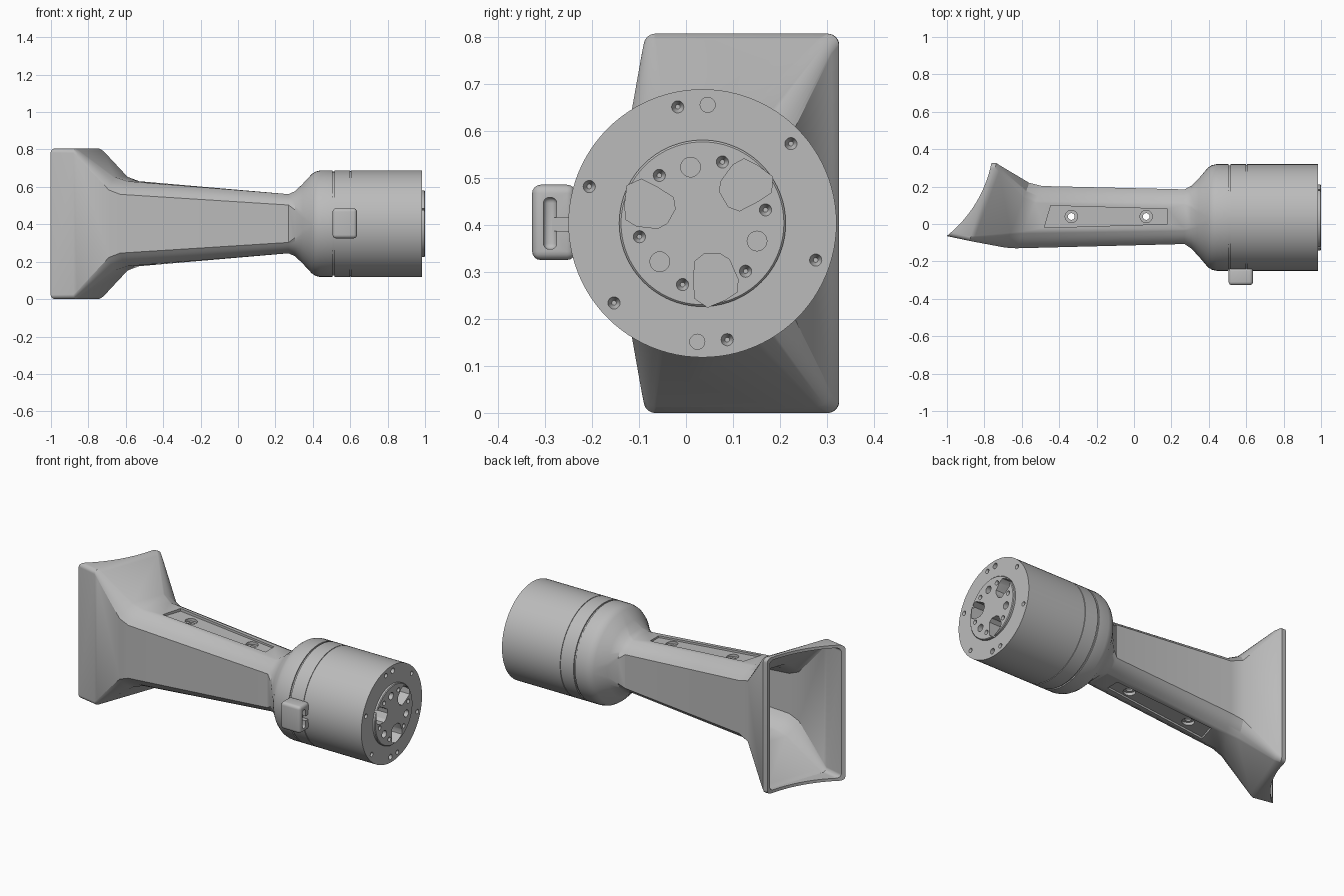
import bpy, bmesh
from math import cos, sin, pi, radians, atan2, hypot
from mathutils import Vector

cube = bpy.data.objects.get("Cube")
if cube:
    bpy.data.objects.remove(cube, do_unlink=True)

AXIS_Y, AXIS_Z = 0.035, 0.403

grey = bpy.data.materials.new("plain_grey")
grey.use_nodes = True
COLOUR = (0.5, 0.5, 0.5, 1)
grey.diffuse_color = COLOUR
grey.node_tree.nodes["Principled BSDF"].inputs["Base Color"].default_value = COLOUR


def loft(name, *stacks):
    """Closed solids, each skinned over a stack of rings."""
    bm = bmesh.new()
    for rings in stacks:
        rows = [[bm.verts.new(p) for p in ring] for ring in rings]
        n = len(rows[0])
        for a, b in zip(rows, rows[1:]):
            for i in range(n):
                j = (i + 1) % n
                bm.faces.new((a[i], a[j], b[j], b[i]))
        bm.faces.new(rows[0])
        bm.faces.new(rows[-1])
    bmesh.ops.remove_doubles(bm, verts=bm.verts, dist=1e-5)
    bmesh.ops.recalc_face_normals(bm, faces=bm.faces)
    mesh = bpy.data.meshes.new(name)
    bm.to_mesh(mesh)
    bm.free()
    mesh.materials.append(grey)
    obj = bpy.data.objects.new(name, mesh)
    bpy.context.collection.objects.link(obj)
    return obj


def apply_all(obj):
    bpy.ops.object.select_all(action='DESELECT')
    obj.select_set(True)
    bpy.context.view_layer.objects.active = obj
    for mod in list(obj.modifiers):
        bpy.ops.object.modifier_apply(modifier=mod.name)


def cut(obj, *cutters):
    for c in cutters:
        c.hide_render = True
        mod = obj.modifiers.new("cut", 'BOOLEAN')
        mod.operation, mod.solver, mod.object = 'DIFFERENCE', 'EXACT', c
    apply_all(obj)
    for c in cutters:
        bpy.data.objects.remove(c, do_unlink=True)


def smooth(obj, angle=28):
    apply_all(obj)
    bpy.ops.object.shade_smooth_by_angle(angle=radians(angle))


def disc_x(x, r, y=AXIS_Y, z=AXIS_Z, n=96):
    return [Vector((x, y + r * cos(2 * pi * i / n), z + r * sin(2 * pi * i / n))) for i in range(n)]


def disc_z(z, r, x, y, n=32):
    return [Vector((x + r * cos(2 * pi * i / n), y + r * sin(2 * pi * i / n), z)) for i in range(n)]


def section(front, back, hz, cy, cz, rnd, inset=0.0, k=13):
    """Oblique rectangle with corners running from chamfer (rnd 0) to arc (rnd 1)."""
    f, b = Vector(front), Vector(back)
    hy = (b.y - f.y) / 2
    h, v = hy - inset, hz - inset
    cy, cz = min(cy, h), min(cz, v)
    pts = []
    for sy, sz, q in ((1, 1, 0), (-1, 1, 1), (-1, -1, 2), (1, -1, 3)):
        for i in range(k):
            a = (q + i / (k - 1)) * pi / 2
            c, s = cos(a), sin(a)
            m = rnd + (1 - rnd) / (abs(c) + abs(s))
            p = f.lerp(b, ((sy * (h - cy) + cy * c * m) / hy + 1) / 2)
            pts.append(Vector((p.x, p.y, AXIS_Z + sz * (v - cz) + cz * s * m)))
    return pts


# Main shell: flared rest, chamfered grip, round shoulder
REST = ((-1.10, -0.044), (-0.95, 0.33), 0.403, 0.022, 0.022, 1)
RIM = ((-0.88, -0.09), (-0.735, 0.325), 0.403, 0.025, 0.025, 1)
RIM_LOW = ((-0.86, -0.094), (-0.71, 0.309), 0.39, 0.03, 0.03, 0.8)
GRIP_HIGH = ((-0.69, -0.126), (-0.56, 0.22), 0.25, 0.08, 0.07, 0.35)
GRIP_BIG = ((-0.63, -0.13), (-0.49, 0.203), 0.227, 0.09, 0.07, 0.3)
GRIP_SMALL = ((0.27, -0.107), (0.27, 0.185), 0.158, 0.08, 0.058, 0.3)


def round_section(x, r):
    return section((x, AXIS_Y - r), (x, AXIS_Y + r), r, r, r, 1)


shell = loft("grip_shell", [section(*s) for s in (REST, RIM, RIM_LOW, GRIP_HIGH, GRIP_BIG, GRIP_SMALL)] + [
    section((0.305, -0.13), (0.305, 0.203), 0.174, 0.115, 0.1, 0.6),
    section((0.345, -0.172), (0.345, 0.242), 0.212, 0.18, 0.18, 0.9),
    round_section(0.395, 0.266), round_section(0.415, 0.279),
    round_section(0.44, 0.285), round_section(0.505, 0.285)])

# Curved arm rest opening and hollow inside
rest_curve = loft("rest_cutter", [disc_z(z, 0.667, -1.416, 0.458, 160) for z in (-0.2, 1.0)])
GRIP_END = ((0.2, -0.109), (0.2, 0.186), 0.163, 0.08, 0.058, 0.5)
hollow = loft("hollow_cutter", [section(*s, inset=w) for s, w in (
    (REST, 0.014), (RIM, 0.018), (RIM_LOW, 0.02), (GRIP_HIGH, 0.035), (GRIP_BIG, 0.038), (GRIP_END, 0.038))])
cut(shell, rest_curve, hollow)

# Shallow panels with bolt holes on both narrow sides of the grip
PANEL = ((-0.48, -0.02), (-0.445, 0.098), (0.18, 0.08), (0.18, 0.0))
BOLTS = (-0.335, 0.065)


def side(x):
    return 0.227 - 0.0775 * (x + 0.62)


def panel_ring(sign, lift, grow=1.0):
    mid = Vector((-0.14, 0.04))
    out = []
    for p in PANEL:
        q = mid + (Vector(p) - mid) * grow
        out.append(Vector((q.x, q.y, AXIS_Z + sign * (side(q.x) + lift))))
    return out


panels = loft("panel_cutter", *[[panel_ring(s, d) for d in (-0.01, 0.05)] for s in (1, -1)])
bores = loft("bore_cutter", *[[disc_z(AXIS_Z + s * (side(x) + d), 0.033, x, 0.04) for d in (-0.025, 0.06)]
                              for s in (1, -1) for x in BOLTS])
through = loft("through_cutter", *[[disc_z(z, 0.018, x, 0.04) for z in (0, 0.8)] for x in BOLTS])
cut(shell, panels, bores, through)
smooth(shell)

# Round housing with grooves and a raised end plate
housing = loft("round_housing", [disc_x(x, r) for x, r in (
    (0.495, 0.27), (0.505, 0.278), (0.515, 0.278), (0.515, 0.285), (0.599, 0.285), (0.599, 0.281),
    (0.603, 0.281), (0.603, 0.285), (0.985, 0.285), (0.985, 0.177), (0.996, 0.177), (1.0, 0.173))])


def around(radius, start, count):
    for i in range(count):
        a = radians(start + 360 * i / count)
        yield AXIS_Y + radius * cos(a), AXIS_Z + radius * sin(a)


def drill(x, radius, start, count, r, tip, depth):
    return [[disc_x(x - depth, tip, y, z, 20), disc_x(x, r, y, z, 20), disc_x(x + 0.02, r, y, z, 20)]
            for y, z in around(radius, start, count)]


# Three irregular deep sockets, repeated by rotation
SOCKET = ((-0.16, 0.08), (-0.13, 0.094), (-0.098, 0.078), (-0.062, 0.055), (-0.058, 0.03),
          (-0.075, 0), (-0.095, -0.011), (-0.14, -0.006), (-0.163, 0.008), (-0.165, 0.04))


def socket_ring(x, turn):
    out = []
    for y, z in SOCKET:
        a, r = atan2(z, y) + turn, hypot(y, z)
        out.append(Vector((x, AXIS_Y + r * cos(a), AXIS_Z + r * sin(a))))
    return out


holes = drill(0.985, 0.253, 102, 6, 0.013, 0.005, 0.02)
holes += drill(0.985, 0.252, 87.5, 2, 0.016, 0.016, 0.03)
holes += drill(1.0, 0.137, 72, 6, 0.013, 0.005, 0.02)
holes += drill(1.0, 0.122, 102, 3, 0.021, 0.021, 0.04)
holes += [[socket_ring(x, i * 2 * pi / 3) for x in (0.9, 1.02)] for i in range(3)]
cut(housing, loft("hole_cutter", *holes))
smooth(housing)


# Latch on the front with a T-shaped slot
def box(name, lo, hi):
    rings = [[Vector((x, y, z)) for y, z in ((lo[1], lo[2]), (hi[1], lo[2]), (hi[1], hi[2]), (lo[1], hi[2]))]
             for x in (lo[0], hi[0])]
    return loft(name, rings)


def bevel(obj, width):
    mod = obj.modifiers.new("bevel", 'BEVEL')
    mod.width, mod.segments = width, 4
    apply_all(obj)


latch = box("latch", (0.506, -0.327, 0.325), (0.636, -0.235, 0.485))
bevel(latch, 0.018)
slot = box("slot_cutter", (0.59, -0.303, 0.348), (0.7, -0.275, 0.458))
bevel(slot, 0.012)
notch = box("notch_cutter", (0.59, -0.285, 0.387), (0.7, -0.2, 0.415))
cut(latch, slot, notch)
smooth(latch)
